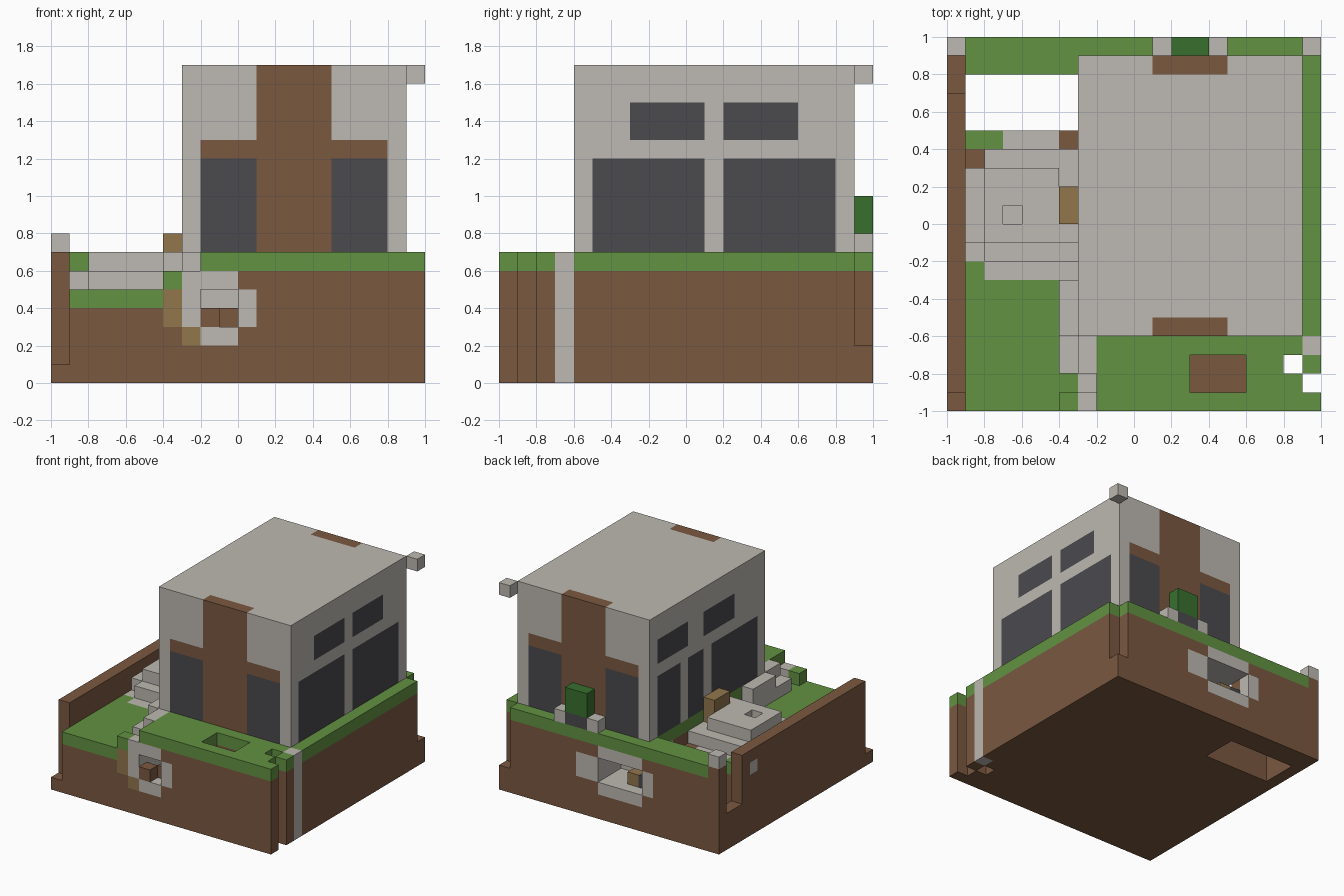
import bpy
import bmesh
from mathutils import Vector

cube = bpy.data.objects.get("Cube")
if cube:
    bpy.data.objects.remove(cube, do_unlink=True)

COLOURS = {
    "stone": (0.51, 0.485, 0.445),
    "grass": (0.122, 0.287, 0.054),
    "earth": (0.195, 0.098, 0.051),
    "glass": (0.069, 0.067, 0.076),
    "timber": (0.283, 0.181, 0.072),
    "leaf": (0.04, 0.162, 0.027),
}
materials = {}
for name, rgb in COLOURS.items():
    mat = bpy.data.materials.new(name)
    mat.use_nodes = True
    mat.diffuse_color = (*rgb, 1)
    shader = next(n for n in mat.node_tree.nodes if n.type == "BSDF_PRINCIPLED")
    shader.inputs["Base Color"].default_value = (*rgb, 1)
    shader.inputs["Roughness"].default_value = 0.9
    materials[name] = mat

UNIT = 0.1
blocks = {}


def fill(part, colour, xs, ys, zs):
    """Fill a box of grid blocks; later boxes replace earlier ones."""
    for x in range(*xs):
        for y in range(*ys):
            for z in range(*zs):
                blocks[x, y, z] = (part, colour)


def carve(xs, ys, zs):
    for x in range(*xs):
        for y in range(*ys):
            for z in range(*zs):
                blocks.pop((x, y, z), None)


def paint(colour, xs, ys, zs):
    """Recolour the blocks that already stand inside a box."""
    for (x, y, z), (part, _) in list(blocks.items()):
        if xs[0] <= x < xs[1] and ys[0] <= y < ys[1] and zs[0] <= z < zs[1]:
            blocks[x, y, z] = (part, colour)


# Upper ground with its lawn
fill("ground", "earth", (1, 20), (0, 20), (0, 6))
fill("ground", "grass", (1, 20), (0, 20), (6, 7))

# Lower terrace and open shaft on the right side
carve((1, 7), (0, 18), (4, 7))
fill("terrace", "grass", (1, 7), (0, 15), (4, 5))
carve((1, 7), (15, 18), (0, 7))

# Boundary wall with a low front end and a slot near the back
fill("boundary_wall", "earth", (0, 1), (0, 20), (0, 7))
carve((0, 1), (0, 1), (1, 7))
carve((0, 1), (17, 19), (3, 7))
paint("stone", (0, 1), (15, 16), (5, 6))
fill("wall_cap", "stone", (0, 1), (19, 20), (7, 8))

# Notched ground corners and stone post
carve((19, 20), (19, 20), (2, 7))
carve((19, 20), (1, 2), (0, 7))
carve((18, 19), (2, 3), (0, 7))
fill("corner_post", "stone", (19, 20), (3, 4), (0, 7))

# Planting pit in the front lawn
carve((13, 16), (1, 3), (5, 7))

# Stepped path between terrace and lawn
carve((7, 8), (0, 2), (5, 7))
fill("path_steps", "grass", (6, 7), (0, 1), (5, 6))
fill("path_steps", "stone", (7, 8), (0, 1), (5, 6))
fill("path_steps", "grass", (7, 8), (1, 2), (4, 5))
fill("path_steps", "stone", (7, 8), (2, 4), (5, 7))
fill("path_steps", "stone", (6, 7), (2, 4), (4, 6))
fill("path_wall", "stone", (6, 7), (4, 7), (4, 7))

# Paving and stepped platform
paint("stone", (2, 7), (7, 14), (4, 5))
paint("stone", (1, 2), (8, 13), (4, 5))
paint("stone", (3, 6), (14, 15), (4, 5))
paint("earth", (1, 2), (13, 14), (4, 5))
paint("earth", (6, 7), (14, 15), (4, 5))
fill("platform", "stone", (1, 7), (9, 13), (5, 6))
fill("platform", "stone", (2, 7), (8, 9), (5, 6))
fill("platform", "stone", (2, 7), (13, 14), (5, 6))
fill("platform", "stone", (2, 7), (9, 13), (6, 7))
carve((6, 7), (12, 14), (6, 7))
carve((3, 4), (10, 11), (6, 7))
fill("crate", "timber", (6, 7), (10, 12), (6, 8))

# House shell, with door bands, windows and roof ends
fill("house", "stone", (7, 19), (4, 19), (7, 17))
for row in (4, 18):
    depth = (row, row + 1)
    paint("earth", (11, 15), depth, (7, 17))
    paint("earth", (8, 18), depth, (12, 13))
    for xs in ((8, 11), (15, 18)):
        paint("glass", xs, depth, (7, 12))
SIDE_WINDOWS = {
    18: ([(5, 11), (12, 18)], [(7, 11), (12, 16)]),
    7: ([(5, 11), (12, 14), (15, 18)], [(8, 12), (14, 18)]),
}
for column, (lower, upper) in SIDE_WINDOWS.items():
    for ys in lower:
        paint("glass", (column, column + 1), ys, (7, 12))
    for ys in upper:
        paint("glass", (column, column + 1), ys, (13, 15))
fill("roof_block", "stone", (19, 20), (19, 20), (16, 17))

# Shrub and planter at the back
fill("planter", "stone", (11, 15), (19, 20), (7, 8))
paint("glass", (12, 14), (19, 20), (7, 8))
fill("shrub", "leaf", (12, 14), (19, 20), (8, 10))

# Front niche with framed opening
front = (0, 1)
paint("stone", (7, 10), front, (5, 6))
paint("stone", (8, 10), front, (2, 3))
paint("stone", (7, 8), front, (3, 5))
paint("stone", (10, 11), front, (3, 5))
paint("timber", (6, 7), front, (3, 5))
paint("timber", (7, 8), front, (2, 3))
paint("stone", (7, 11), (1, 4), (2, 6))
fill("niche_frame", "stone", (8, 10), front, (5, 6))
blocks[9, 0, 6] = blocks[8, 0, 6] = ("ground", "grass")
carve((8, 10), (0, 3), (3, 5))
fill("niche_block", "earth", (8, 9), (0, 1), (3, 4))
fill("niche_block", "earth", (9, 10), (1, 2), (3, 4))

# Back niche with framed opening
back = (19, 20)
paint("stone", (7, 11), back, (5, 6))
paint("stone", (7, 11), back, (2, 3))
paint("stone", (6, 7), back, (3, 5))
paint("stone", (11, 13), back, (3, 5))
paint("stone", (7, 12), (16, 19), (2, 6))
carve((7, 11), (17, 20), (3, 5))
fill("back_niche_block", "timber", (7, 9), (18, 19), (3, 4))
paint("glass", (7, 8), (18, 19), (3, 4))

# Turn the blocks of each part into one mesh of outer faces
AXES = [Vector((1, 0, 0)), Vector((0, 1, 0)), Vector((0, 0, 1))]
ORIGIN = Vector((-1, -1, 0))
for part in sorted({p for p, _ in blocks.values()}):
    bm = bmesh.new()
    used = []
    for cell, (owner, colour) in blocks.items():
        if owner != part:
            continue
        if colour not in used:
            used.append(colour)
        centre = Vector(cell) + Vector((0.5, 0.5, 0.5))
        for a in range(3):
            for sign in (-1, 1):
                normal = AXES[a] * sign
                if tuple(int(c + n) for c, n in zip(cell, normal)) in blocks:
                    continue
                u = AXES[(a + 1) % 3] / 2
                v = AXES[(a + 2) % 3] / 2 * sign
                mid = centre + normal / 2
                corners = (mid - u - v, mid + u - v, mid + u + v, mid - u + v)
                face = bm.faces.new([bm.verts.new(ORIGIN + c * UNIT) for c in corners])
                face.material_index = used.index(colour)
    bmesh.ops.remove_doubles(bm, verts=bm.verts[:], dist=UNIT / 100)
    mesh = bpy.data.meshes.new(part)
    bm.to_mesh(mesh)
    bm.free()
    for colour in used:
        mesh.materials.append(materials[colour])
    bpy.context.collection.objects.link(bpy.data.objects.new(part, mesh))
